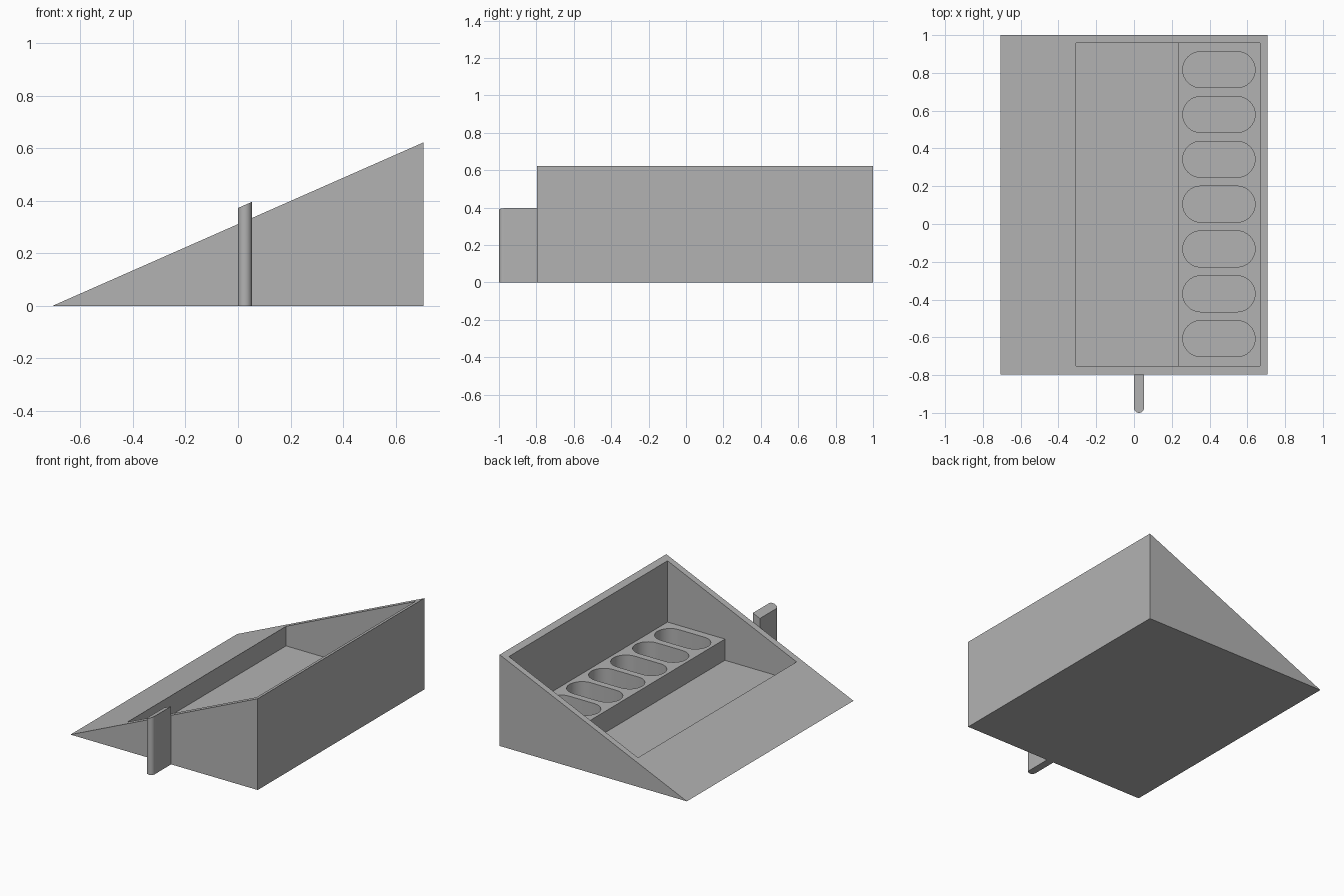
import bpy, bmesh
from math import sin, cos, pi, radians
from mathutils import Vector

if "Cube" in bpy.data.objects:
    bpy.data.objects.remove(bpy.data.objects["Cube"], do_unlink=True)

grey = bpy.data.materials.new("Plain grey")
grey.use_nodes = True
grey.diffuse_color = (0.45, 0.45, 0.45, 1)
grey.node_tree.nodes["Principled BSDF"].inputs["Base Color"].default_value = grey.diffuse_color

HALF = 0.707            # half length of the wedge
HEIGHT = 0.623
FRONT, BACK = -0.797, 1.0
SLOPE = HEIGHT / (2 * HALF)
FLOOR, LEDGE = 0.042, 0.187


def extrude(bm, points, offset):
    """Extrude a closed outline along an offset into a solid."""
    face = bm.faces.new([bm.verts.new(p) for p in points])
    new = bmesh.ops.extrude_face_region(bm, geom=[face], use_keep_orig=True)["geom"]
    top = [v for v in new if isinstance(v, bmesh.types.BMVert)]
    bmesh.ops.translate(bm, vec=Vector(offset), verts=top)
    return top


def make_object(name, bm):
    bmesh.ops.recalc_face_normals(bm, faces=bm.faces)
    mesh = bpy.data.meshes.new(name)
    bm.to_mesh(mesh)
    bm.free()
    mesh.materials.append(grey)
    obj = bpy.data.objects.new(name, mesh)
    bpy.context.collection.objects.link(obj)
    return obj


def activate(obj):
    bpy.ops.object.select_all(action='DESELECT')
    obj.select_set(True)
    bpy.context.view_layer.objects.active = obj


def cut(target, cutter):
    cutter.hide_render = True
    mod = target.modifiers.new("cut", 'BOOLEAN')
    mod.operation, mod.solver, mod.object = 'DIFFERENCE', 'EXACT', cutter
    activate(target)
    bpy.ops.object.modifier_apply(modifier=mod.name)
    bpy.data.objects.remove(cutter, do_unlink=True)


def arc(cx, cy, r, start, end, steps=16):
    angles = [radians(start + (end - start) * i / steps) for i in range(steps + 1)]
    return [(cx + r * cos(a), cy + r * sin(a)) for a in angles]


# Wedge body
bm = bmesh.new()
extrude(bm, [(-HALF, FRONT, 0), (HALF, FRONT, 0), (HALF, FRONT, HEIGHT)],
        (0, BACK - FRONT, 0))
body = make_object("wedge_body", bm)

# Stepped tray recess
y0, y1 = -0.753, 0.958
profile = [(-0.308, FLOOR), (0.233, FLOOR), (0.233, LEDGE),
           (0.667, LEDGE), (0.667, 1), (-0.308, 1)]
bm = bmesh.new()
extrude(bm, [(x, y0, z) for x, z in profile], (0, y1 - y0, 0))
cut(body, make_object("tray_cutter", bm))

# Row of seven rounded slots in the ledge
bm = bmesh.new()
r = 0.0955
for i in range(7):
    y = 0.817 - 0.2373 * i
    outline = arc(0.641 - r, y, r, -90, 90) + arc(0.258 + r, y, r, 90, 270)
    extrude(bm, [(x, py, FLOOR) for x, py in outline], (0, 0, 0.3))
cut(body, make_object("slot_cutter", bm))

# Upright fin with a rounded outer edge and a sloping top
bm = bmesh.new()
w = 0.053
outline = arc(w / 2, -1 + w / 2, w / 2, 180, 360) + [(w, FRONT), (0, FRONT)]
for v in extrude(bm, [(x, y, 0) for x, y in outline], (0, 0, 0.373)):
    v.co.z += SLOPE * v.co.x
fin = make_object("front_fin", bm)

for obj in (body, fin):
    activate(obj)
    bpy.ops.object.shade_smooth_by_angle(angle=radians(30))
